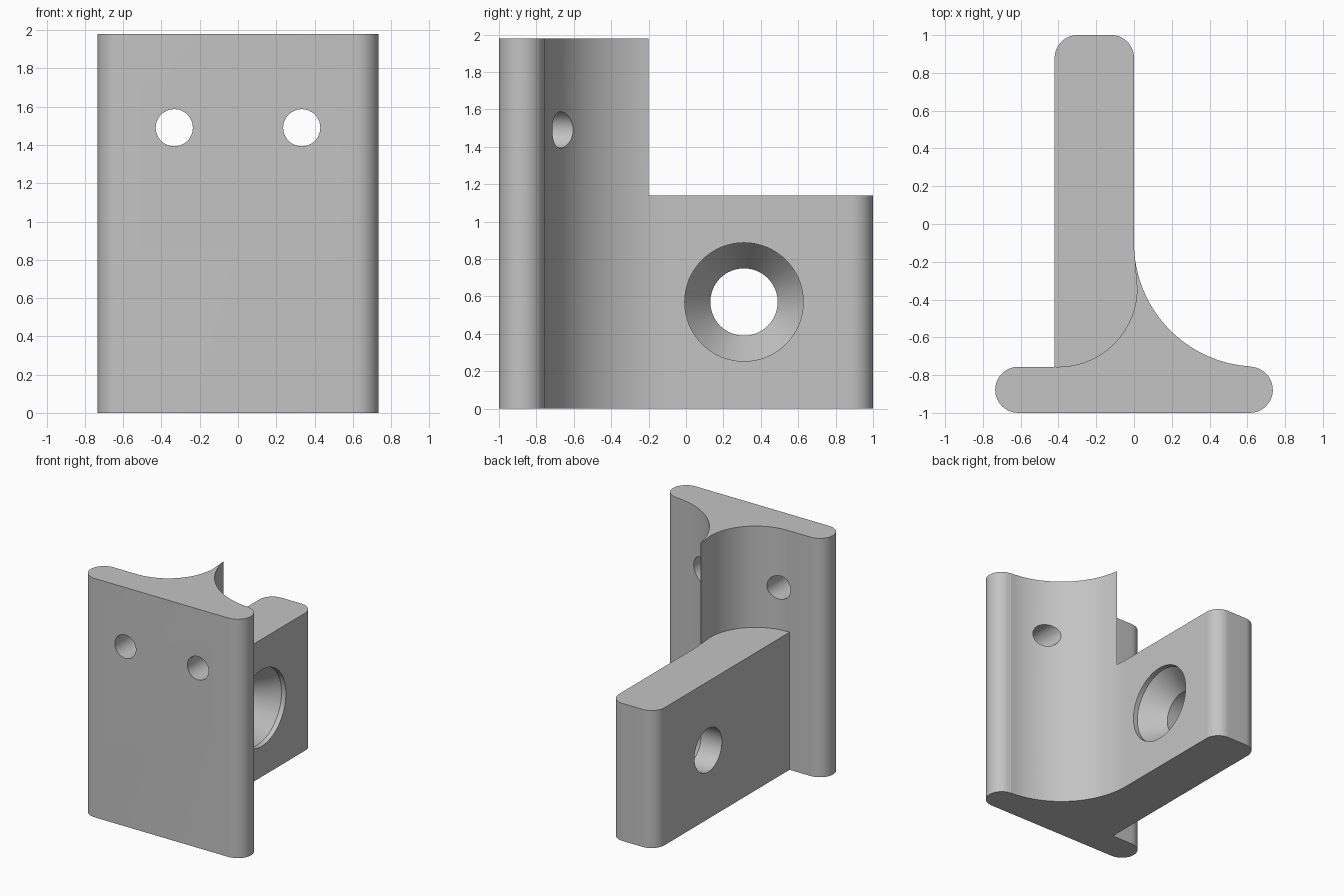
import bpy, bmesh, math
from mathutils import Matrix, Vector

default = bpy.data.objects.get("Cube")
if default:
    bpy.data.objects.remove(default, do_unlink=True)

grey = bpy.data.materials.new("light grey")
grey.use_nodes = True
colour = (0.55, 0.55, 0.55, 1)
grey.diffuse_color = colour
grey.node_tree.nodes["Principled BSDF"].inputs["Base Color"].default_value = colour


def arc(cx, cy, r, start, end, steps=16):
    """Points on an arc, angles in degrees."""
    angles = [math.radians(start + (end - start) * i / steps) for i in range(steps + 1)]
    return [(cx + r * math.cos(a), cy + r * math.sin(a)) for a in angles]


def finish(name, bm):
    bmesh.ops.recalc_face_normals(bm, faces=bm.faces)
    mesh = bpy.data.meshes.new(name)
    bm.to_mesh(mesh)
    bm.free()
    mesh.materials.append(grey)
    obj = bpy.data.objects.new(name, mesh)
    bpy.context.collection.objects.link(obj)
    return obj


def prism(name, outline, bottom, top):
    """Extrude a plan outline upwards."""
    bm = bmesh.new()
    face = bm.faces.new([bm.verts.new((x, y, bottom)) for x, y in outline])
    made = bmesh.ops.extrude_face_region(bm, geom=[face])["geom"]
    verts = [v for v in made if isinstance(v, bmesh.types.BMVert)]
    bmesh.ops.translate(bm, verts=verts, vec=(0, 0, top - bottom))
    return finish(name, bm)


def lathe(name, profile, centre, axis, sides=64):
    """Closed turned solid from (distance along axis, radius) pairs."""
    turn = Vector((0, 0, 1)).rotation_difference(Vector(axis)).to_matrix().to_4x4()
    place = Matrix.Translation(centre) @ turn
    bm = bmesh.new()
    rings = [[bm.verts.new(place @ Vector((x, y, d))) for x, y in arc(0, 0, r, 0, 360, sides)[:-1]]
             for d, r in profile]
    for low, high in zip(rings, rings[1:]):
        for i in range(sides):
            j = (i + 1) % sides
            bm.faces.new((low[i], low[j], high[j], high[i]))
    bm.faces.new(rings[0])
    bm.faces.new(rings[-1])
    return finish(name, bm)


# Full-height body: rounded flange, large fillet and rounded arm
cap_x, cap_y, cap_r = 0.613, -0.878, 0.122
outline = (arc(-cap_x, cap_y, cap_r, 90, 270)
           + arc(cap_x, cap_y, cap_r, -90, 85)
           + arc(0.655, -0.1, 0.655, 267, 180, 40)
           + arc(-0.12, 0.88, 0.12, 0, 90)
           + arc(-0.3, 0.88, 0.12, 90, 180)
           + [(-0.42, -0.756)])
bracket = prism("bracket", outline, 0, 1.98)

# Upper cut that lowers the arm and hollows the second fillet
upper = (arc(-0.4, -0.34, 0.416, -100, 0, 40)
         + [(0.004, -0.2), (0.2, -0.2), (0.2, 1.2), (-0.6, 1.2), (-0.6, -0.7)])
cutters = [prism("arm_cutter", upper, 1.14, 2.2)]

# Countersunk hole through the arm, two plain holes through the flange
sink = [(-0.6, 0.18), (-0.23, 0.18), (-0.04, 0.317), (0.1, 0.317)]
cutters.append(lathe("countersink_cutter", sink, (0, 0.31, 0.57), (1, 0, 0)))
for x in (-0.333, 0.333):
    cutters.append(lathe("screw_hole_cutter", [(-1.2, 0.097), (0, 0.097)], (x, 0, 1.49), (0, 1, 0), 48))

bpy.ops.object.select_all(action="DESELECT")
bpy.context.view_layer.objects.active = bracket
bracket.select_set(True)
for cutter in cutters:
    cutter.hide_render = True
    mod = bracket.modifiers.new("cut", "BOOLEAN")
    mod.operation = "DIFFERENCE"
    mod.solver = "EXACT"
    mod.object = cutter
    bpy.ops.object.modifier_apply(modifier=mod.name)
    bpy.data.objects.remove(cutter, do_unlink=True)

bpy.ops.object.shade_smooth_by_angle(angle=math.radians(25))
